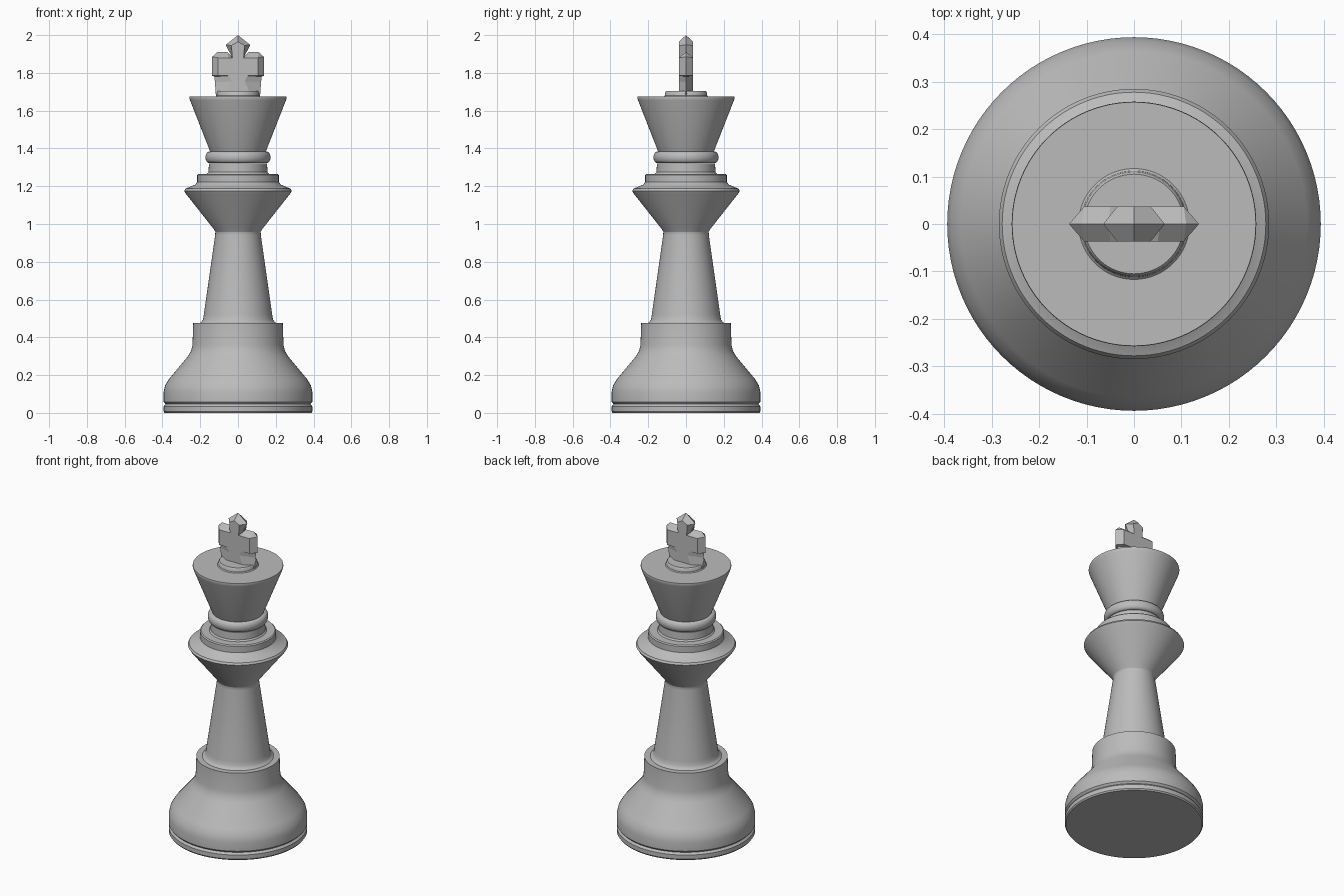
import bpy, bmesh, math
from mathutils import Matrix

cube = bpy.data.objects.get("Cube")
if cube:
    bpy.data.objects.remove(cube, do_unlink=True)

grey = bpy.data.materials.new("plain grey")
colour = (0.5, 0.5, 0.5, 1)
grey.use_nodes = True
grey.diffuse_color = colour
grey.node_tree.nodes["Principled BSDF"].inputs["Base Color"].default_value = colour


def finish(name, bm, angle=None):
    bmesh.ops.remove_doubles(bm, verts=bm.verts, dist=1e-5)
    bmesh.ops.dissolve_degenerate(bm, edges=bm.edges, dist=1e-5)
    bmesh.ops.recalc_face_normals(bm, faces=bm.faces)
    mesh = bpy.data.meshes.new(name)
    bm.to_mesh(mesh)
    bm.free()
    mesh.materials.append(grey)
    obj = bpy.data.objects.new(name, mesh)
    bpy.context.collection.objects.link(obj)
    if angle:
        bpy.ops.object.select_all(action='DESELECT')
        obj.select_set(True)
        bpy.context.view_layer.objects.active = obj
        bpy.ops.object.shade_smooth_by_angle(angle=math.radians(angle))
    return obj


def turned(name, profile, sides=96):
    """Lathe a closed part from (radius, height) points."""
    bm = bmesh.new()
    points = [(0, profile[0][1])] + profile + [(0, profile[-1][1])]
    verts = [bm.verts.new((r, 0, z)) for r, z in points]
    edges = [bm.edges.new(pair) for pair in zip(verts, verts[1:])]
    bmesh.ops.spin(bm, geom=verts + edges, cent=(0, 0, 0), axis=(0, 0, 1),
                   angle=math.tau, steps=sides, use_duplicate=False)
    return finish(name, bm, 35)


# Base with a grooved foot and a bell shape
turned("base", [(.388, 0), (.394, .008), (.394, .034), (.383, .046), (.394, .058),
                (.394, .11), (.386, .145), (.365, .18), (.265, .30), (.248, .33),
                (.241, .36), (.237, .475)])

# Tapered column with a small foot fillet
turned("column", [(.205, .474), (.193, .482), (.185, .495), (.181, .52),
                  (.121, .94), (.12, .96), (.13, .98)])

# Flared collar and its step
turned("collar", [(.118, .955), (.13, .975), (.276, 1.16), (.285, 1.175),
                  (.278, 1.187), (.228, 1.208), (.216, 1.222), (.216, 1.26), (.21, 1.266)])

# Neck with a rounded ring
turned("neck", [(.165, 1.264), (.156, 1.275), (.154, 1.32)])
ring = [(.153 + .019 * math.sin(a), 1.353 - .03 * math.cos(a))
        for a in (math.pi * i / 10 for i in range(11))]
turned("neck_ring", ring)

# Flared head and the small disc on top
turned("head", [(.143, 1.375), (.15, 1.39), (.254, 1.655), (.258, 1.668), (.257, 1.675)])
turned("head_disc", [(.118, 1.674), (.112, 1.68), (.11, 1.697), (.105, 1.703)])

# Cross: flat faces sloping out to a middle ridge
# each row: face x, face z, ridge x, ridge z
rows = [(0, 1.965, 0, 2), (.035, 1.945, .065, 1.948), (.03, 1.88, .035, 1.89),
        (.05, 1.88, .055, 1.91), (.105, 1.88, .11, 1.91), (.105, 1.88, .137, 1.885),
        (.105, 1.785, .137, 1.785), (.05, 1.785, .125, 1.78), (.035, 1.755, .122, 1.75),
        (.06, 1.70, .118, 1.69), (.06, 1.70, .115, 1.675), (0, 1.70, 0, 1.675)]
bm = bmesh.new()
depth = .037
for side in (1, -1):
    for front in (1, -1):
        face = [bm.verts.new((side * r[0], front * depth, r[1])) for r in rows]
        ridge = [bm.verts.new((side * r[2], 0, r[3])) for r in rows]
        for i in range(len(rows) - 1):
            bm.faces.new((face[i], face[i + 1], ridge[i + 1], ridge[i]))
        bm.faces.new(face)
finish("cross", bm)
